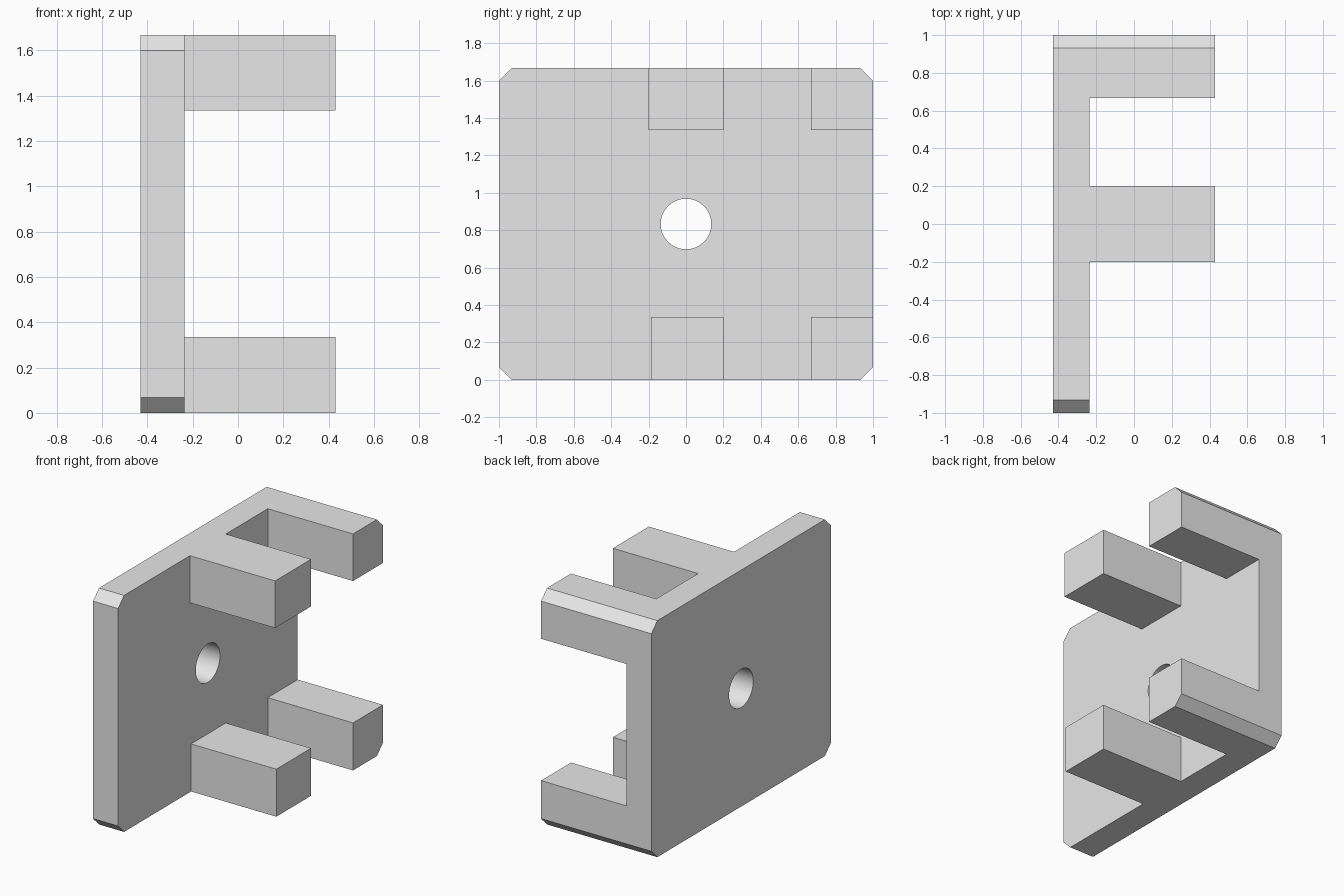
import bpy
import bmesh
from mathutils import Matrix, Vector

if "Cube" in bpy.data.objects:
    bpy.data.objects.remove(bpy.data.objects["Cube"], do_unlink=True)

LEFT, FACE, TIP = -0.43, -0.235, 0.43   # plate back, plate front, prong tips
TOP, CHAMFER = 1.667, 0.067

grey = bpy.data.materials.new("light grey")
grey.use_nodes = True
grey.diffuse_color = (0.8, 0.8, 0.8, 1)
grey.node_tree.nodes["Principled BSDF"].inputs["Base Color"].default_value = (0.8, 0.8, 0.8, 1)


def make_object(name, bm):
    bmesh.ops.recalc_face_normals(bm, faces=bm.faces)
    mesh = bpy.data.meshes.new(name)
    bm.to_mesh(mesh)
    bm.free()
    mesh.materials.append(grey)
    obj = bpy.data.objects.new(name, mesh)
    bpy.context.collection.objects.link(obj)
    return obj


def box(name, low, high):
    low, high = Vector(low), Vector(high)
    bm = bmesh.new()
    bmesh.ops.create_cube(bm, size=1, matrix=Matrix.Translation((low + high) / 2)
                          @ Matrix.Diagonal((high - low).to_4d()))
    return make_object(name, bm)


# Full block, with the four long edges chamfered
bracket = box("pronged_bracket", (LEFT, -1, 0), (TIP, 1, TOP))
bm = bmesh.new()
bm.from_mesh(bracket.data)
long_edges = [e for e in bm.edges if abs(e.verts[0].co.x - e.verts[1].co.x) > 0.1]
bmesh.ops.bevel(bm, geom=long_edges, offset=CHAMFER, segments=1, affect='EDGES')
bm.to_mesh(bracket.data)
bm.free()

# Openings that leave two middle prongs and two corner prongs
cutters = [
    box("front_opening", (FACE, -1.2, -0.2), (1, -0.2, 2)),
    box("gap_between_prongs", (FACE, 0.2, -0.2), (1, 0.667, 2)),
    box("middle_opening", (FACE, -1.2, 0.335), (1, 1.2, 1.335)),
    box("lower_prong_trim", (FACE, -0.3, -0.2), (1, -0.187, 0.6)),
]

# Round bore through the plate
bm = bmesh.new()
bmesh.ops.create_cone(bm, cap_ends=True, segments=64, radius1=0.135, radius2=0.135, depth=3,
                      matrix=Matrix.Translation((0, 0, TOP / 2)) @ Matrix.Rotation(1.5707963, 4, 'Y'))
cutters.append(make_object("bore", bm))

for cutter in cutters:
    cutter.hide_render = True
    cut = bracket.modifiers.new(cutter.name, 'BOOLEAN')
    cut.operation = 'DIFFERENCE'
    cut.solver = 'EXACT'
    cut.object = cutter

# Bake the cuts and discard the cutters
bpy.context.view_layer.update()
graph = bpy.context.evaluated_depsgraph_get()
final_mesh = bpy.data.meshes.new_from_object(bracket.evaluated_get(graph))
bracket.modifiers.clear()
bracket.data = final_mesh
final_mesh.materials.clear()
final_mesh.materials.append(grey)
for cutter in cutters:
    bpy.data.objects.remove(cutter, do_unlink=True)

# Smooth bore wall, sharp edges elsewhere
bpy.ops.object.select_all(action='DESELECT')
bracket.select_set(True)
bpy.context.view_layer.objects.active = bracket
bpy.ops.object.shade_smooth_by_angle(angle=0.5)
